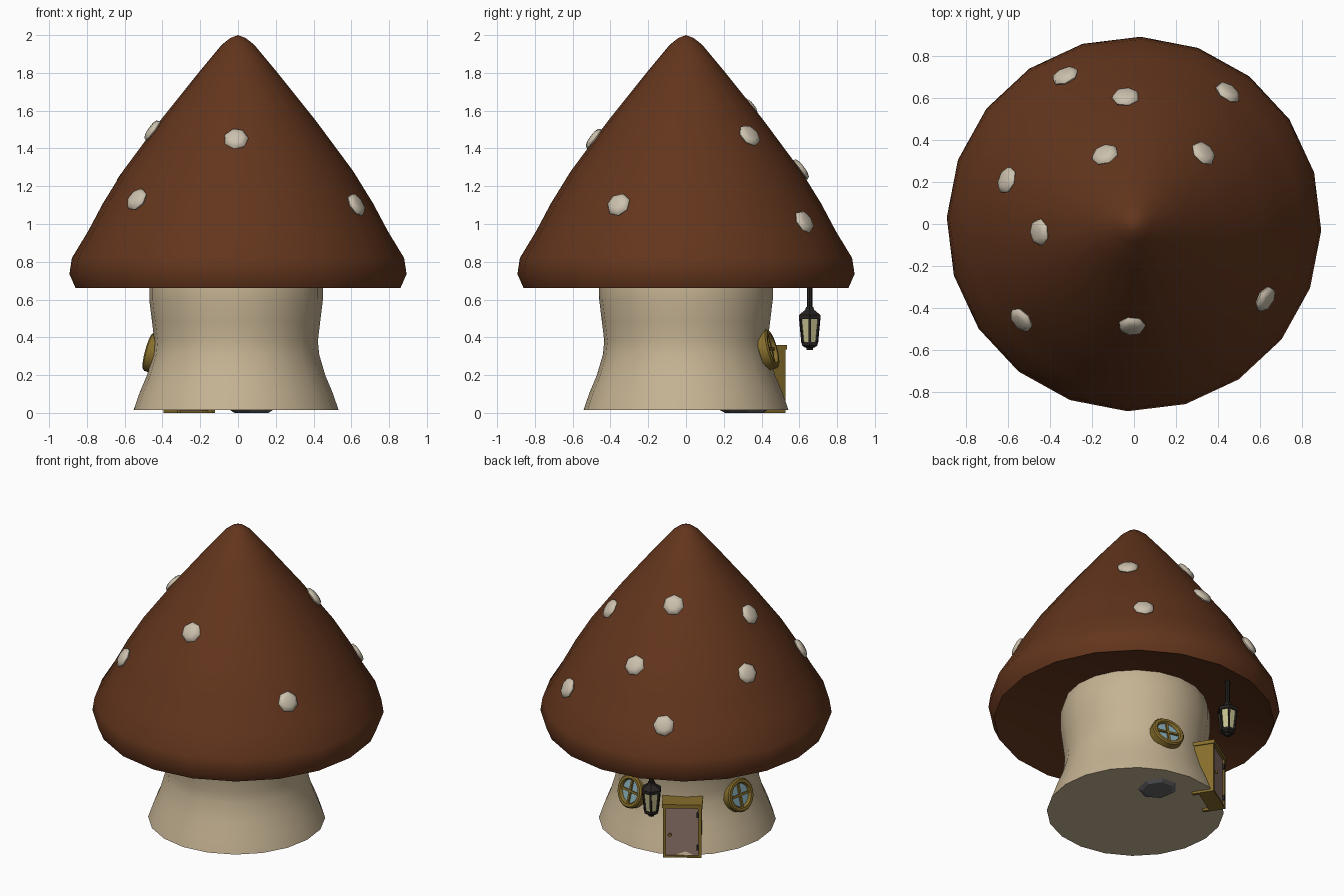
import bpy, bmesh, math
from mathutils import Matrix, Vector

if "Cube" in bpy.data.objects:
    bpy.data.objects.remove(bpy.data.objects["Cube"])

R = math.radians


def material(name, rgb):
    m = bpy.data.materials.new(name)
    m.diffuse_color = (*rgb, 1)
    m.use_nodes = True
    m.node_tree.nodes["Principled BSDF"].inputs["Base Color"].default_value = m.diffuse_color
    return m


BROWN = material("roof_brown", (0.125, 0.036, 0.012))
CREAM = material("wall_cream", (0.56, 0.45, 0.29))
SPOT = material("spot_white", (0.60, 0.53, 0.42))
WOOD = material("frame_wood", (0.24, 0.155, 0.025))
DOOR = material("door_pink", (0.30, 0.20, 0.165))
GLASS = material("window_glass", (0.25, 0.42, 0.48))
GLOW = material("lantern_glass", (0.55, 0.52, 0.27))
IRON = material("iron", (0.02, 0.017, 0.015))
STONE = material("stone_grey", (0.13, 0.13, 0.14))


def finish(name, bm, mat, mtx, angle):
    bmesh.ops.recalc_face_normals(bm, faces=bm.faces)
    bm.transform(mtx)
    me = bpy.data.meshes.new(name)
    bm.to_mesh(me)
    bm.free()
    me.materials.append(mat)
    ob = bpy.data.objects.new(name, me)
    bpy.context.collection.objects.link(ob)
    if angle:
        bpy.ops.object.select_all(action='DESELECT')
        ob.select_set(True)
        bpy.context.view_layer.objects.active = ob
        bpy.ops.object.shade_smooth_by_angle(angle=R(angle))
    return ob


def lathe(name, profile, sides, mat, mtx=Matrix(), angle=40, start=0):
    """Spin (radius, height) points around the local z axis."""
    bm = bmesh.new()
    a = R(start)
    vs = [bm.verts.new((r * math.cos(a), r * math.sin(a), z)) for r, z in profile]
    es = [bm.edges.new(p) for p in zip(vs, vs[1:])]
    bmesh.ops.spin(bm, geom=vs + es, cent=(0, 0, 0), axis=(0, 0, 1),
                   angle=math.tau, steps=sides, use_duplicate=False)
    bmesh.ops.remove_doubles(bm, verts=bm.verts, dist=0.0005)
    return finish(name, bm, mat, mtx, angle)


def box(name, lo, hi, mat, mtx=Matrix()):
    bm = bmesh.new()
    lo, hi = Vector(lo), Vector(hi)
    bmesh.ops.create_cube(bm, size=1, matrix=Matrix.Translation((lo + hi) / 2)
                          @ Matrix.Diagonal((*(hi - lo), 1)))
    return finish(name, bm, mat, mtx, 0)


def on_wall(azimuth, r, z, tilt=0):
    """Local frame with +y pointing out of the wall; azimuth is measured from +y."""
    return (Matrix.Rotation(R(azimuth), 4, 'Z') @ Matrix.Translation((0, r, z))
            @ Matrix.Rotation(R(tilt), 4, 'X'))


# Stem wall
lathe("stem_wall", [(0, .015), (.543, .015), (.51, .11), (.472, .2), (.44, .31), (.433, .38),
                    (.445, .48), (.46, .6), (.46, .70), (.435, .78)],
      20, CREAM, Matrix.Translation((-.01, 0, 0)), start=-2)

# Mushroom cap roof with a shallow hollow underside
CAP = [(0, 2), (.04, 1.985), (.085, 1.95), (.21, 1.8), (.41, 1.55), (.61, 1.28), (.715, 1.11),
       (.795, .96), (.88, .82), (.893, .735), (.86, .66)]
lathe("cap_roof", CAP + [(.68, .72), (.43, .765)], 20, BROWN, start=-2)


# Spots seated on the cap slope
def cap_point(r):
    for (r0, z0), (r1, z1) in zip(CAP, CAP[1:]):
        if r0 <= r <= r1:
            return z0 + (z1 - z0) * (r - r0) / (r1 - r0), math.atan2(r1 - r0, z0 - z1)


SPOTS = [(-.33, .71), (-.04, .61), (.45, .63), (-.14, .335), (.335, .34),
         (-.61, .21), (-.455, -.04), (-.54, -.46), (-.01, -.49), (.63, -.36)]
for i, (x, y) in enumerate(SPOTS):
    r = math.hypot(x, y) - .006
    z, tilt = cap_point(r)
    az = math.degrees(math.atan2(-x, y))
    m = on_wall(az, r, z, math.degrees(tilt)) @ Matrix.Rotation(R(-90), 4, 'X')
    lathe(f"cap_spot_{i + 1}", [(0, -.02), (.055, -.02), (.066, .0), (.058, .016), (.035, .024),
                                (0, .026)], 7, SPOT, m, 50, start=i * 23)

# Round windows: ring frame, glass and cross bars
for i, (az, r, z) in enumerate([(-13, .45, .335), (80, .46, .32)]):
    m = on_wall(az, r, z, 15)
    turn = m @ Matrix.Rotation(R(-90), 4, 'X')
    lathe(f"window_frame_{i + 1}", [(.074, -.03), (.106, -.03), (.106, .016), (.098, .024),
                                    (.08, .024), (.074, .016), (.074, -.03)], 20, WOOD, turn)
    lathe(f"window_glass_{i + 1}", [(0, .004), (.08, .004)], 20, GLASS, turn)
    box(f"window_bar_upright_{i + 1}", (-.007, -.01, -.078), (.007, .016, .078), WOOD, m)
    box(f"window_bar_cross_{i + 1}", (-.078, -.01, -.007), (.078, .015, .007), WOOD, m)

# Door: frame reaching back to the wall, panel, knob and hinges
D = on_wall(32.5, 0, 0)
for side, s in (("left", 1), ("right", -1)):
    x = sorted((s * .098, s * .118))
    box(f"door_post_{side}", (x[0], .41, 0), (x[1], .55, .34), WOOD, D)
box("door_lintel", (-.124, .40, .335), (.124, .556, .36), WOOD, D)
box("door_sill", (-.118, .45, 0), (.118, .55, .012), WOOD, D)
box("door_panel", (-.1, .50, .01), (.1, .54, .337), DOOR, D)
lathe("door_knob", [(0, -.01), (.006, -.01), (.006, .008), (.012, .014), (.01, .022), (0, .024)], 10,
      WOOD, on_wall(32.5, .54, .155) @ Matrix.Translation((.075, 0, 0))
      @ Matrix.Rotation(R(-90), 4, 'X'))
for i, z in enumerate((.05, .27)):
    box(f"door_hinge_{i + 1}", (-.104, .535, z), (-.09, .552, z + .035), IRON, D)

# Hanging lantern
L = Matrix.Translation((-.2, .655, 0))
lathe("lantern_rod", [(0, .73), (.015, .73), (.015, .54), (0, .54)], 8, IRON, L)
lathe("lantern_top", [(0, .56), (.022, .56), (.028, .545), (.066, .518), (.066, .498), (0, .498)],
      6, IRON, L, 0)
lathe("lantern_glass", [(.056, .5), (.042, .37)], 6, GLOW, L, 0)
lathe("lantern_base", [(0, .374), (.048, .374), (.048, .358), (.03, .346), (.022, .346),
                       (.018, .332), (0, .332)], 6, IRON, L, 0)
for i in range(6):
    m = (L @ Matrix.Rotation(R(60 * i), 4, 'Z') @ Matrix.Translation((.05, 0, .435))
         @ Matrix.Rotation(math.atan2(.014, .13), 4, 'Y'))
    box(f"lantern_bar_{i + 1}", (-.005, -.006, -.068), (.005, .006, .068), IRON, m)

# Flat stone under the floor
lathe("floor_stone", [(0, 0), (.8, 0), (1, .014), (.7, .03), (0, .032)], 7, STONE,
      Matrix.Translation((.07, .31, 0)) @ Matrix.Diagonal((.115, .13, 1, 1)), 0, start=10)
